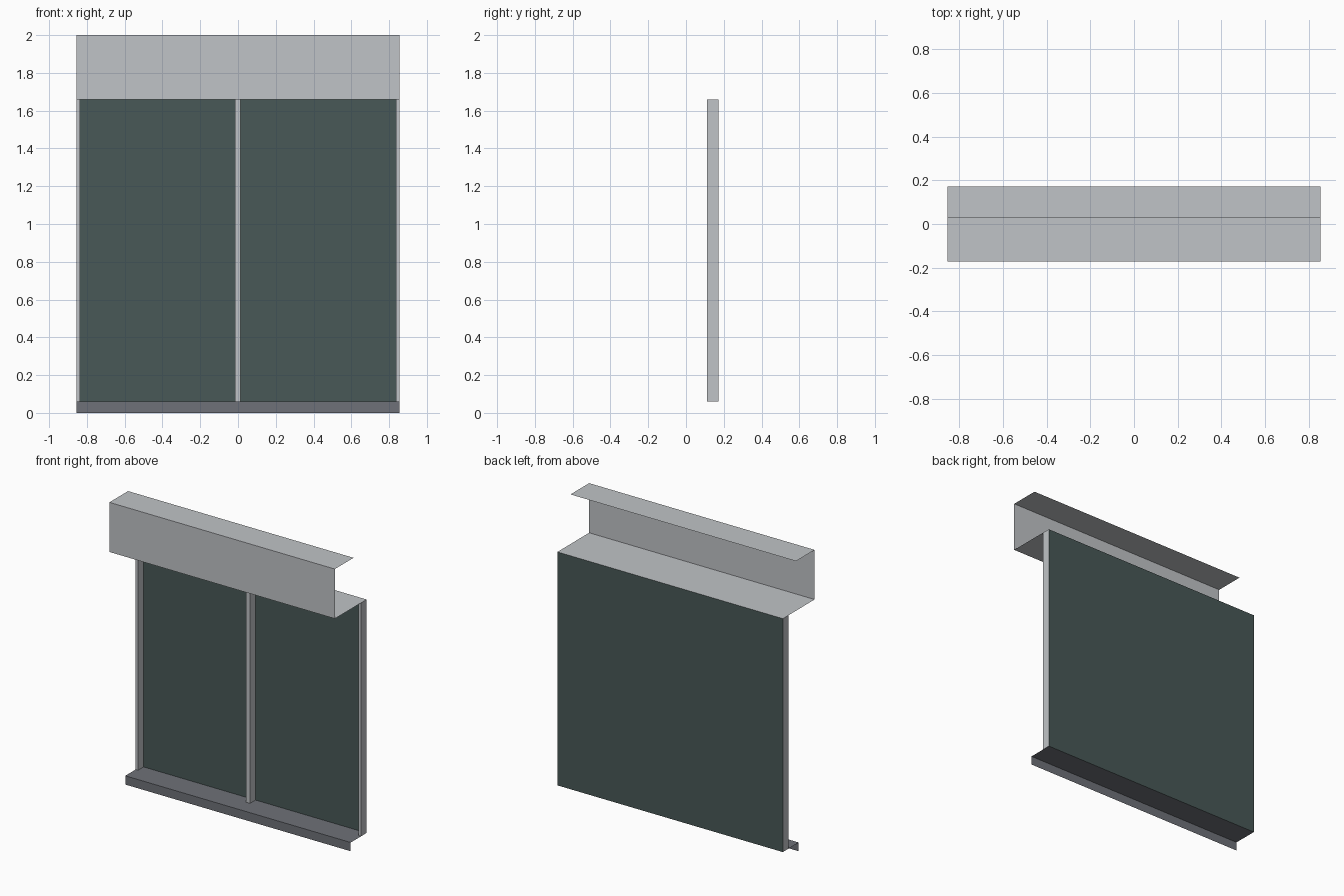
import bpy

cube = bpy.data.objects.get("Cube")
if cube:
    bpy.data.objects.remove(cube, do_unlink=True)


def material(name, rgb):
    mat = bpy.data.materials.new(name)
    mat.use_nodes = True
    mat.diffuse_color = (*rgb, 1)
    mat.node_tree.nodes["Principled BSDF"].inputs["Base Color"].default_value = (*rgb, 1)
    return mat


LIGHT = material("light grey metal", (0.53, 0.55, 0.57))
DARK = material("dark grey sill", (0.156, 0.165, 0.188))
GLASS = material("dark green glass", (0.065, 0.098, 0.095))

HALF = 0.855                  # half the overall width
BACK, FRONT = 0.172, -0.172   # depth limits
BOTTOM, TOP = 0.06, 1.66      # glazed opening


def sweep(name, path, direction, mat):
    """Extrude an open path of points along a direction into a thin sheet."""
    n = len(path)
    verts = list(path) + [tuple(a + b for a, b in zip(p, direction)) for p in path]
    faces = [(i, i + 1, n + i + 1, n + i) for i in range(n - 1)]
    mesh = bpy.data.meshes.new(name)
    mesh.from_pydata(verts, [], faces)
    mesh.materials.append(mat)
    obj = bpy.data.objects.new(name, mesh)
    bpy.context.collection.objects.link(obj)
    return obj


def folded_sheet(name, profile, mat):
    """Bent sheet running the full width; profile is in (y, z)."""
    return sweep(name, [(-HALF, y, z) for y, z in profile], (2 * HALF, 0, 0), mat)


def post(name, x0, x1):
    """Upright channel, open towards the glass."""
    path = [(x0, BACK, BOTTOM), (x0, 0.112, BOTTOM), (x1, 0.112, BOTTOM), (x1, BACK, BOTTOM)]
    return sweep(name, path, (0, 0, TOP - BOTTOM), LIGHT)


# Header: top return, fascia and soffit reaching back to the glass
folded_sheet("header", [(0.03, 2), (FRONT, 2), (FRONT, TOP), (BACK, TOP)], LIGHT)

# Sill with a downturned front lip
folded_sheet("sill", [(BACK, BOTTOM), (0, BOTTOM), (0, 0)], DARK)

# Glass across the back
folded_sheet("glass", [(BACK, TOP), (BACK, BOTTOM)], GLASS)

# Side jambs and centre mullion
post("right_jamb", -HALF, -HALF + 0.018)
post("left_jamb", HALF - 0.018, HALF)
post("mullion", -0.016, 0.012)
